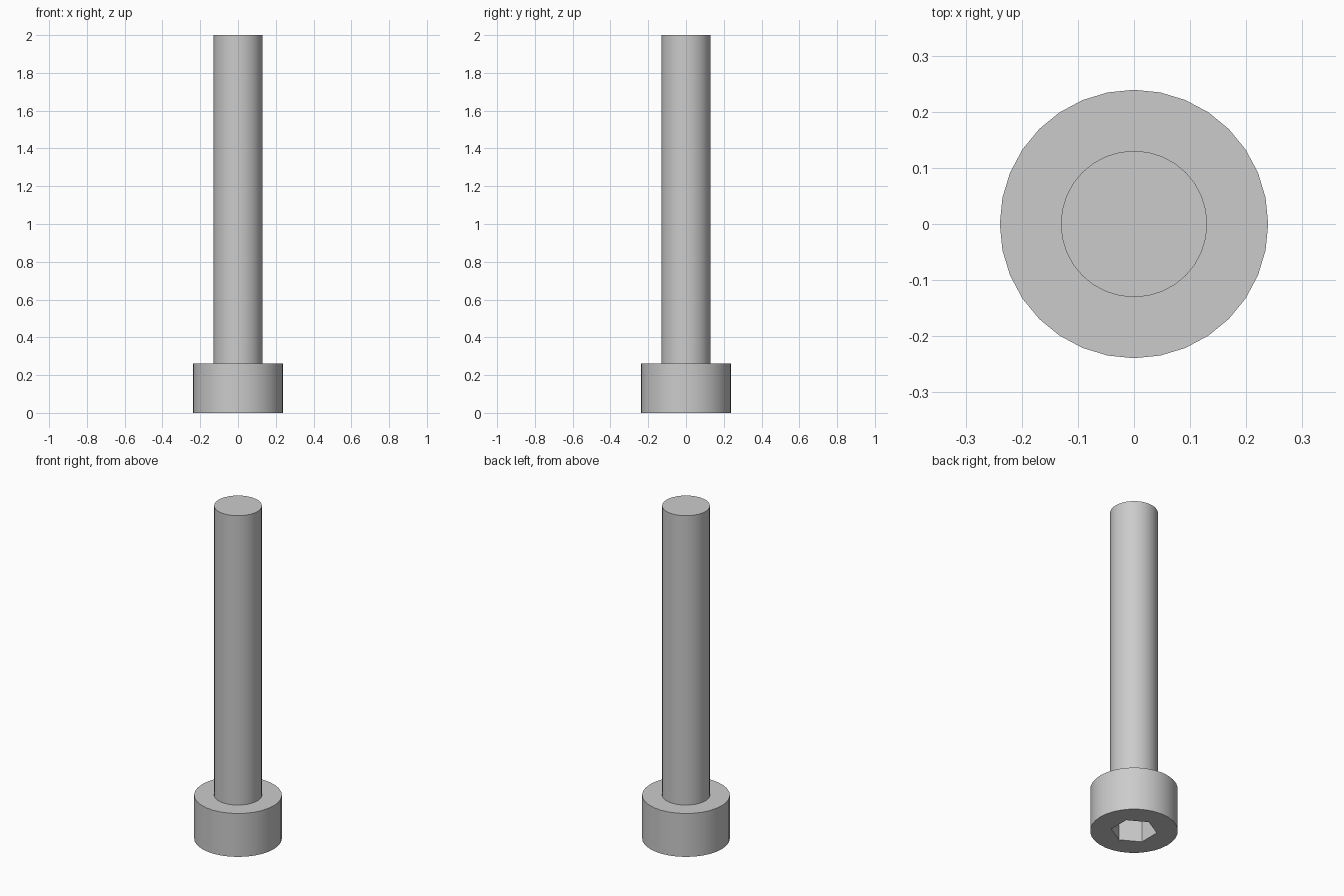
import bpy
import math

cube = bpy.data.objects.get("Cube")
if cube:
    bpy.data.objects.remove(cube, do_unlink=True)

MM = 2 / 23                  # the bolt is 23 mm long in all
HEAD_RADIUS = 2.75 * MM
HEAD_HEIGHT = 3 * MM
SHANK_RADIUS = 1.5 * MM
SOCKET_RADIUS = 2.5 * MM / math.sqrt(3)
SOCKET_DEPTH = 2 * MM

steel = bpy.data.materials.new("grey steel")
steel.use_nodes = True
grey = (0.6, 0.6, 0.6, 1)
steel.diffuse_color = grey
steel.node_tree.nodes["Principled BSDF"].inputs["Base Color"].default_value = grey


def cylinder(name, radius, bottom, top, sides, turn=0):
    bpy.ops.mesh.primitive_cylinder_add(
        vertices=sides, radius=radius, depth=top - bottom,
        location=(0, 0, (bottom + top) / 2), rotation=(0, 0, turn))
    obj = bpy.context.object
    obj.name = name
    obj.data.materials.append(steel)
    return obj


# Round head with a hexagonal socket cut into its underside
head = cylinder("bolt_head", HEAD_RADIUS, 0, HEAD_HEIGHT, 32)
cutter = cylinder("socket_cutter", SOCKET_RADIUS, -0.1, SOCKET_DEPTH, 6)
cutter.hide_render = True
cut = head.modifiers.new("hex_socket", "BOOLEAN")
cut.operation = "DIFFERENCE"
cut.solver = "EXACT"
cut.object = cutter
bpy.ops.object.select_all(action="DESELECT")
head.select_set(True)
bpy.context.view_layer.objects.active = head
bpy.ops.object.modifier_apply(modifier=cut.name)
bpy.data.objects.remove(cutter, do_unlink=True)
bpy.ops.object.shade_smooth_by_angle(angle=math.radians(30))

# Plain shank, seated slightly into the head
shank = cylinder("bolt_shank", SHANK_RADIUS, HEAD_HEIGHT - 0.02, 2, 32)
bpy.ops.object.shade_smooth_by_angle(angle=math.radians(30))
